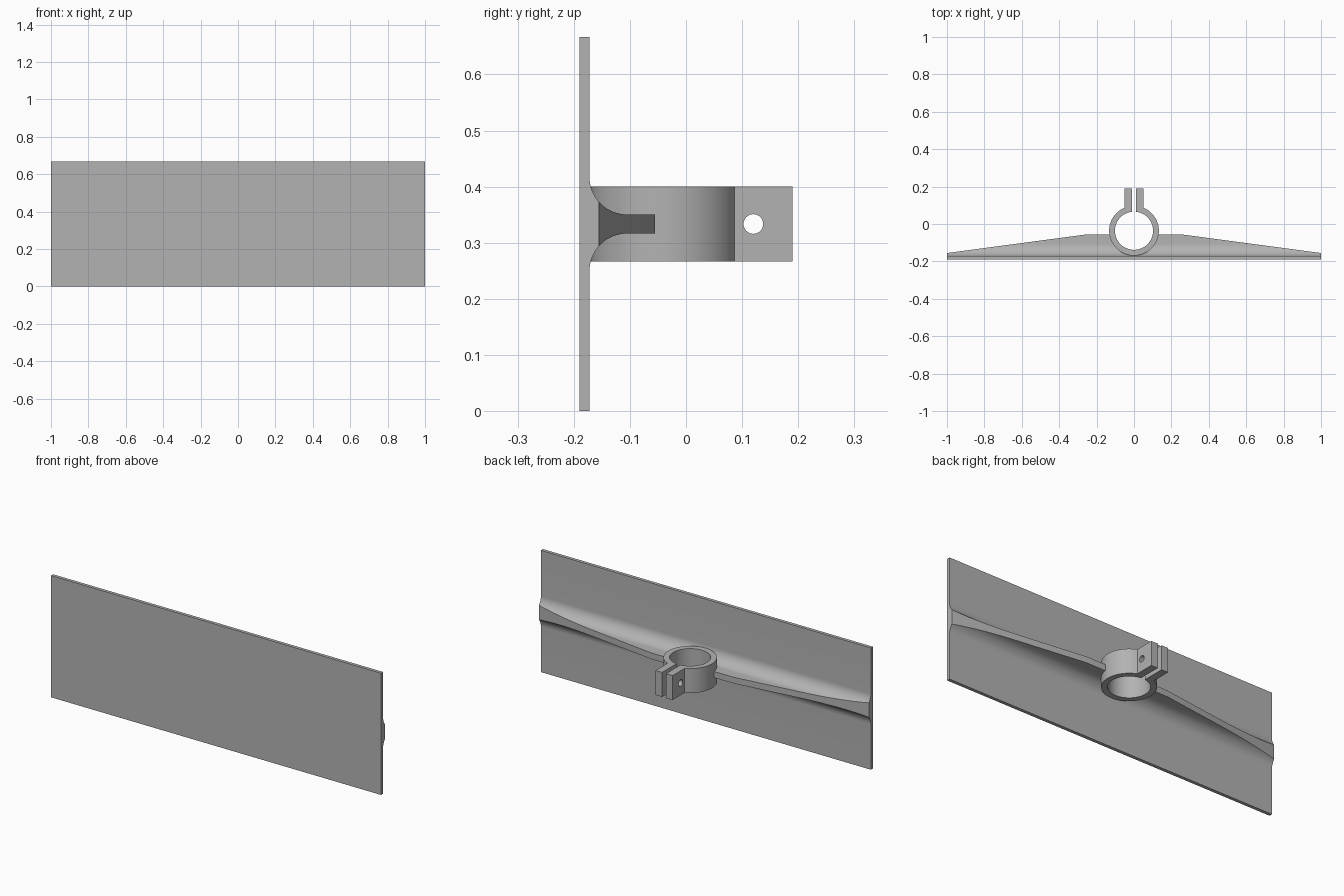
import bpy, bmesh, math
from mathutils import Vector

cube = bpy.data.objects.get("Cube")
if cube:
    bpy.data.objects.remove(cube, do_unlink=True)

grey = bpy.data.materials.new("plain grey")
grey.use_nodes = True
colour = (0.45, 0.45, 0.45, 1)
grey.diffuse_color = colour
grey.node_tree.nodes["Principled BSDF"].inputs["Base Color"].default_value = colour

HEIGHT = 0.667
MID = HEIGHT / 2
RING_Y, OUTER, BORE = -0.036, 0.133, 0.102
CLAMP_H = 0.134


def make_object(name, bm):
    bmesh.ops.recalc_face_normals(bm, faces=bm.faces)
    mesh = bpy.data.meshes.new(name)
    bm.to_mesh(mesh)
    bm.free()
    obj = bpy.data.objects.new(name, mesh)
    bpy.context.collection.objects.link(obj)
    mesh.materials.append(grey)
    return obj


def extrude(points, direction):
    bm = bmesh.new()
    face = bm.faces.new([bm.verts.new(p) for p in points])
    moved = bmesh.ops.extrude_face_region(bm, geom=[face], use_keep_orig=True)
    verts = [g for g in moved["geom"] if isinstance(g, bmesh.types.BMVert)]
    bmesh.ops.translate(bm, verts=verts, vec=direction)
    return bm


def cut(obj, cutter):
    mod = obj.modifiers.new("cut", "BOOLEAN")
    mod.operation = "DIFFERENCE"
    mod.solver = "EXACT"
    mod.object = cutter
    cutter.hide_render = True
    cutter.hide_set(True)


def smooth(obj):
    # Sharp edges are marked by angle, the rest shade smooth
    bpy.ops.object.select_all(action="DESELECT")
    obj.select_set(True)
    bpy.context.view_layer.objects.active = obj
    bpy.ops.object.shade_smooth_by_angle(angle=math.radians(30))


def arc(radius, start, end, steps):
    return [(radius * math.cos(a), radius * math.sin(a))
            for a in (start + (end - start) * i / steps for i in range(steps + 1))]


# Blade: flat plate with a filleted rib along the back
BACK, FRONT, RIB_TOP = -0.172, -0.19, -0.055
FILLET, HALF_RIB = 0.067, 0.017
side = [(FRONT, MID), (BACK, MID)]
side += [(BACK + FILLET + u, HALF_RIB + FILLET + v)
         for u, v in arc(FILLET, math.pi, math.pi * 1.5, 16)]
side += [(RIB_TOP, HALF_RIB)]
outline = side + [(y, -z) for y, z in reversed(side)]
bm = extrude([(-1, y, MID + z) for y, z in outline], Vector((2, 0, 0)))

# Taper the rib towards both ends
for s in (-1, 1):
    bmesh.ops.bisect_plane(
        bm, geom=bm.verts[:] + bm.edges[:] + bm.faces[:], dist=1e-6,
        plane_co=(s * 0.25, RIB_TOP, 0), plane_no=(s * 0.1, 0.75, 0),
        clear_outer=True)
    bmesh.ops.holes_fill(bm, edges=[e for e in bm.edges if e.is_boundary], sides=0)
blade = make_object("blade_plate", bm)

# Clear the rib out of the clamp bore
bm = bmesh.new()
bmesh.ops.create_cone(bm, cap_ends=True, segments=64, radius1=0.115, radius2=0.115, depth=0.4)
bmesh.ops.translate(bm, verts=bm.verts, vec=(0, RING_Y, MID))
cut(blade, make_object("bore_cutter", bm))
smooth(blade)

# Clamp: split ring with two ears
SLIT, EAR, EAR_END = 0.012, 0.052, 0.19
out_a, in_a = math.acos(EAR / OUTER), math.acos(SLIT / BORE)
ring = arc(OUTER, out_a, -math.pi - out_a, 64)
ring = [(x, y + RING_Y) for x, y in ring]
bore = [(x, y + RING_Y) for x, y in arc(BORE, -math.pi - in_a, in_a, 64)]
shape = (ring + [(-EAR, EAR_END), (-SLIT, EAR_END)] + bore
         + [(SLIT, EAR_END), (EAR, EAR_END)])
bm = extrude([(x, y, MID - CLAMP_H / 2) for x, y in shape], Vector((0, 0, CLAMP_H)))
clamp = make_object("clamp_ring", bm)

# Bolt hole through both ears
bm = extrude([(-0.1, 0.12 + u, MID + v) for u, v in arc(0.0175, 0, math.tau, 32)[:-1]],
             Vector((0.2, 0, 0)))
cut(clamp, make_object("bolt_hole_cutter", bm))
smooth(clamp)
